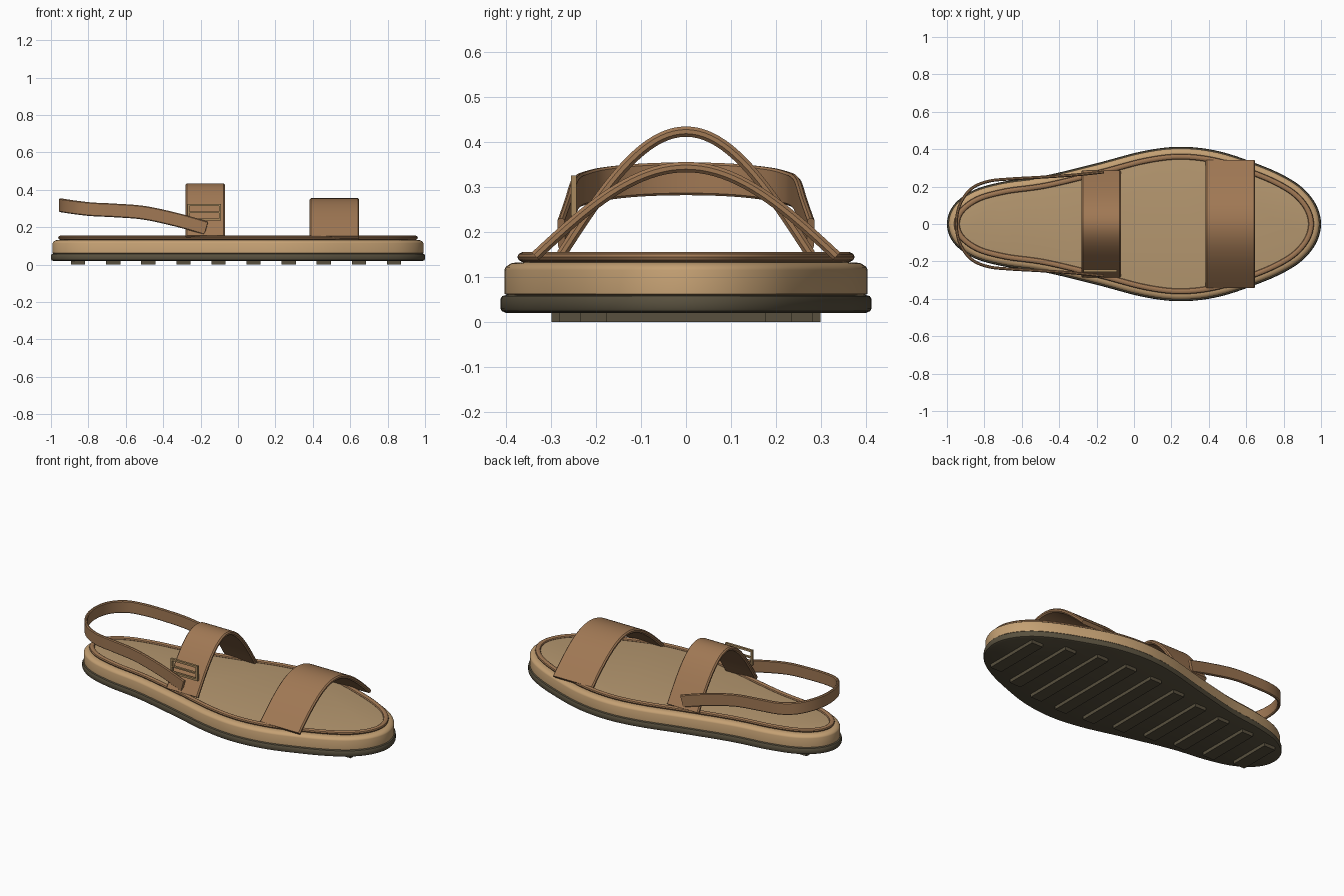
import bpy, bmesh, math
from mathutils import Vector

if "Cube" in bpy.data.objects:
    bpy.data.objects.remove(bpy.data.objects["Cube"])


def srgb(r, g, b):
    f = lambda c: (c / 255 / 12.92) if c < 11 else ((c / 255 + 0.055) / 1.055) ** 2.4
    return (f(r), f(g), f(b), 1)


def material(name, rgb):
    m = bpy.data.materials.new(name)
    m.diffuse_color = srgb(*rgb)
    m.use_nodes = True
    m.node_tree.nodes["Principled BSDF"].inputs["Base Color"].default_value = m.diffuse_color
    return m


TAN = material("cork tan", (196, 160, 115))
BED = material("footbed tan", (182, 152, 112))
LEATHER = material("brown leather", (160, 120, 84))
RUBBER = material("dark rubber", (88, 80, 62))
METAL = material("buckle bronze", (168, 138, 95))


def finish(name, bm, mat, angle=35):
    bmesh.ops.recalc_face_normals(bm, faces=bm.faces)
    me = bpy.data.meshes.new(name)
    bm.to_mesh(me)
    bm.free()
    me.materials.append(mat)
    ob = bpy.data.objects.new(name, me)
    bpy.context.collection.objects.link(ob)
    bpy.ops.object.select_all(action='DESELECT')
    ob.select_set(True)
    bpy.context.view_layer.objects.active = ob
    bpy.ops.object.shade_smooth_by_angle(angle=math.radians(angle))
    return ob


def spline(pts, steps, closed=False):
    """Catmull-Rom curve through the points."""
    p = [Vector(q) for q in pts]
    n = len(p)
    get = (lambda i: p[i % n]) if closed else (lambda i: p[max(0, min(n - 1, i))])
    out = []
    for i in range(n if closed else n - 1):
        a, b, c, d = (get(i + k) for k in (-1, 0, 1, 2))
        for s in range(steps):
            t = s / steps
            out.append(0.5 * (2 * b + (c - a) * t + (2 * a - 5 * b + 4 * c - d) * t * t
                              + (3 * b - a - 3 * c + d) * t ** 3))
    if not closed:
        out.append(p[-1])
    return out


# Sole outline: half of it mirrored across the long axis
half = [(1, 0), (.975, .1), (.905, .19), (.8, .26), (.65, .325), (.45, .39), (.25, .413),
        (.05, .39), (-.2, .325), (-.48, .258), (-.7, .226), (-.86, .18), (-.965, .1), (-1, 0)]
OUTLINE = spline([(x, y, 0) for x, y in half]
                 + [(x, -y, 0) for x, y in half[-2:0:-1]], 8, True)


def inset(d):
    n = len(OUTLINE)
    res = []
    for i, p in enumerate(OUTLINE):
        t = (OUTLINE[(i + 1) % n] - OUTLINE[i - 1]).normalized()
        res.append(p + Vector((-t.y, t.x, 0)) * d)
    return res


def sole_layer(name, profile, mat, ring=False):
    """Loft of (inset, height) rings; capped, or closed into a ring."""
    bm = bmesh.new()
    rings = [[bm.verts.new((p.x, p.y, z)) for p in inset(d)] for d, z in profile]
    pairs = list(zip(rings, rings[1:]))
    if ring:
        pairs.append((rings[-1], rings[0]))
    n = len(OUTLINE)
    for a, b in pairs:
        for i in range(n):
            j = (i + 1) % n
            bm.faces.new((a[i], a[j], b[j], b[i]))
    if not ring:
        bm.faces.new(rings[0])
        bm.faces.new(rings[-1])
    return finish(name, bm, mat)


sole_layer("outsole", [(.012, .02), (.003, .024), (0, .03), (0, .05), (.004, .057), (.015, .06)], RUBBER)
sole_layer("midsole", [(.02, .058), (.009, .062), (.009, .115), (.012, .122), (.024, .13), (.035, .132)], TAN)
sole_layer("footbed", [(.05, .13), (.05, .14), (.07, .143)], BED)
rim = [(.053 + .015 * math.cos(a), .144 + .0115 * math.sin(a))
       for a in (k * math.tau / 10 for k in range(10))]
sole_layer("footbed_rim", rim, LEATHER, True)


def box(bm, x0, x1, y0, y1, z0, z1):
    v = [bm.verts.new((x, y, z)) for x in (x0, x1) for y in (y0, y1) for z in (z0, z1)]
    for f in ((0, 1, 3, 2), (4, 5, 7, 6), (0, 1, 5, 4), (2, 3, 7, 6), (0, 2, 6, 4), (1, 3, 7, 5)):
        bm.faces.new([v[i] for i in f])


# Tread bars, as long as the sole is wide
bm = bmesh.new()
for k in range(10):
    x = -.855 + k * .1877
    w = .725 * min(OUTLINE, key=lambda p: abs(p.x - x) + (p.y < 0)).y
    box(bm, x - .038, x + .038, -w, w, 0, .022)
finish("tread_bars", bm, RUBBER)


def strap(name, path, width, thick, wide=None):
    """Flat band along a path; wide is the band's width direction."""
    bm = bmesh.new()
    rows = []
    for i, p in enumerate(path):
        t = (path[min(i + 1, len(path) - 1)] - path[max(i - 1, 0)]).normalized()
        if wide:
            w = Vector(wide)
            n = t.cross(w).normalized()
        else:
            n = t.cross(Vector((0, 0, 1))).normalized()
            w = n.cross(t).normalized()
        h, k, e = width / 2, thick / 2, thick * .3
        sect = [(-h, -k + e), (-h + e, -k), (h - e, -k), (h, -k + e),
                (h, k - e), (h - e, k), (-h + e, k), (-h, k - e)]
        rows.append([bm.verts.new(p + w * a + n * b) for a, b in sect])
    for a, b in zip(rows, rows[1:]):
        for i in range(8):
            j = (i + 1) % 8
            bm.faces.new((a[i], a[j], b[j], b[i]))
    bm.faces.new(rows[0])
    bm.faces.new(rows[-1])
    return finish(name, bm, LEATHER, 40)


def arch(x, half_width, base, rise, n=40):
    ys = [half_width * (2 * i / n - 1) for i in range(n + 1)]
    return [Vector((x, y, base + rise * math.cos(math.pi / 2 * y / half_width))) for y in ys]


# Toe and instep straps arch over the foot
strap("toe_strap", arch(.515, .335, .146, .198), .265, .023, (1, 0, 0))
strap("instep_strap", arch(-.175, .277, .15, .273), .21, .023, (1, 0, 0))

# Heel strap loops behind the ankle
side = [(-.17, .277, .195), (-.32, .262, .238), (-.5, .25, .277), (-.66, .241, .29),
        (-.78, .228, .296), (-.87, .188, .306), (-.93, .105, .315)]
loop = side + [(-.95, 0, .318)] + [(x, -y, z) for x, y, z in side[::-1]]
strap("heel_strap", spline(loop, 8), .073, .016)

# Buckle on the outer side: frame, centre bar and prong
bm = bmesh.new()
X0, X1, Z0, Z1, T = -.27, -.09, .235, .325, .012
for b in ((X0, X1, Z0, Z0 + T), (X0, X1, Z1 - T, Z1), (X0, X0 + T, Z0 + T, Z1 - T),
          (X1 - T, X1, Z0 + T, Z1 - T), (X0 + T, X1 - T, .275, .283)):
    box(bm, b[0], b[1], -.256, -.243, b[2], b[3])
finish("buckle", bm, METAL)
